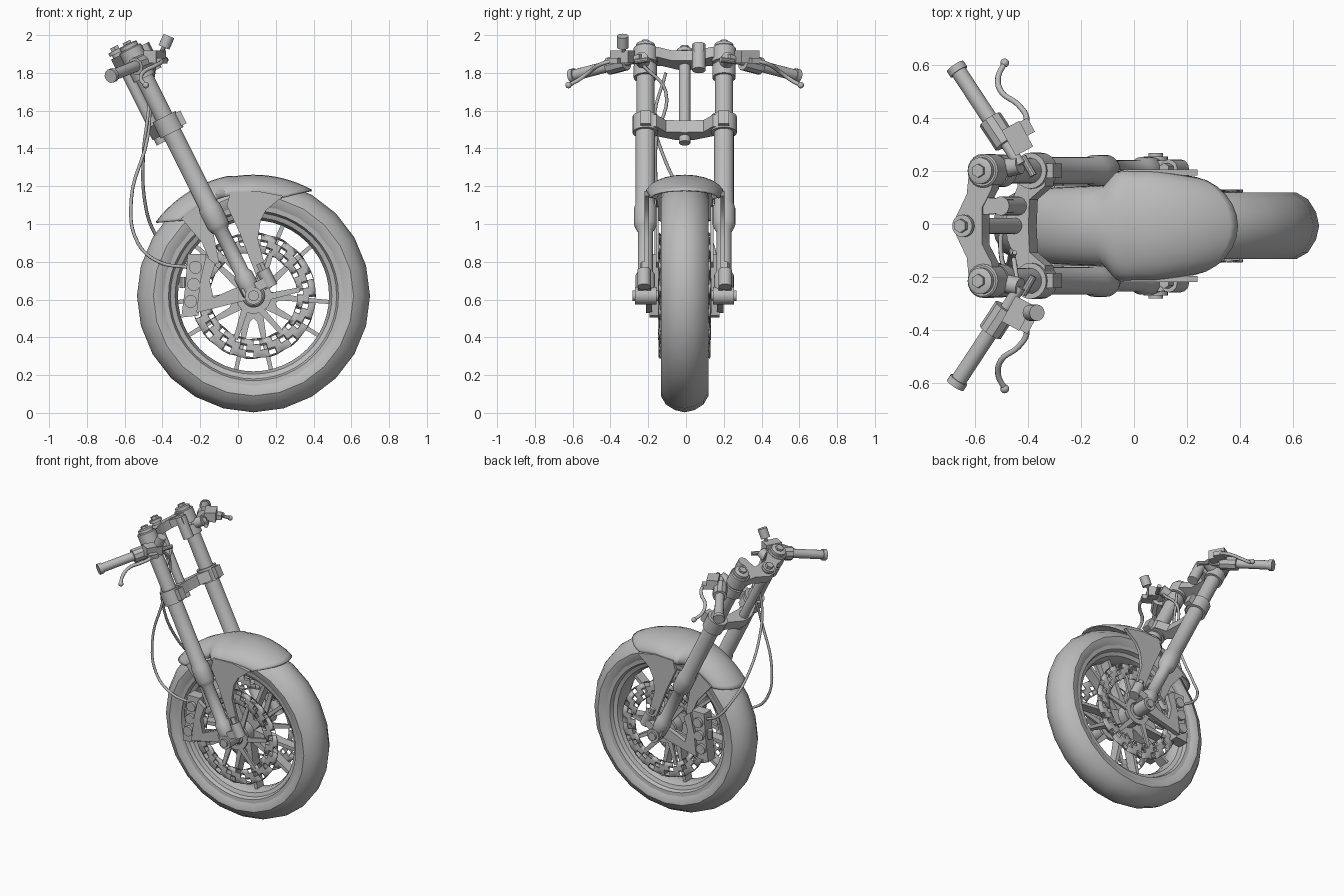
import bpy, bmesh, math
from mathutils import Matrix, Vector, Quaternion

if "Cube" in bpy.data.objects:
    bpy.data.objects.remove(bpy.data.objects["Cube"])

MID_Y = -0.007
AXLE = Vector((0.082, 0, 0.62))
UPRIGHT = Matrix.Rotation(math.pi / 2, 4, 'X')         # drawing plane XY -> XZ
WHEEL = Matrix.Translation(AXLE) @ UPRIGHT
FORK = Matrix.Translation(AXLE) @ Matrix.Rotation(-0.4636, 4, 'Y')   # local z runs up the fork
LEG_Y = 0.208

grey = bpy.data.materials.new("plain grey")
grey.use_nodes = True
grey.diffuse_color = (0.5, 0.5, 0.5, 1)
grey.node_tree.nodes["Principled BSDF"].inputs["Base Color"].default_value = (0.5, 0.5, 0.5, 1)


def finish(name, bm, mirror=False, thick=0):
    bmesh.ops.recalc_face_normals(bm, faces=bm.faces)
    mesh = bpy.data.meshes.new(name)
    bm.to_mesh(mesh)
    bm.free()
    mesh.materials.append(grey)
    ob = bpy.data.objects.new(name, mesh)
    ob.location.y = MID_Y
    bpy.context.collection.objects.link(ob)
    if thick:
        mod = ob.modifiers.new("thickness", 'SOLIDIFY')
        mod.thickness, mod.offset = thick, 0
    if mirror:
        ob.modifiers.new("both sides", 'MIRROR').use_axis = (False, True, False)
    return ob


def lathe(bm, profile, m, n=24, closed=False):
    """Turn (radius, height) points round the local z axis."""
    rings = [[bm.verts.new(m @ Vector((r * math.cos(a), r * math.sin(a), h)))
              for a in (math.tau * i / n for i in range(n))] for r, h in profile]
    pairs = list(zip(rings, rings[1:])) + ([(rings[-1], rings[0])] if closed else [])
    for a, b in pairs:
        for i in range(n):
            j = (i + 1) % n
            bm.faces.new((a[i], a[j], b[j], b[i]))
    if not closed:
        bm.faces.new(rings[0])
        bm.faces.new(rings[-1])


def rod(bm, p, q, r, n=16, m=Matrix()):
    p, q = m @ Vector(p), m @ Vector(q)
    d = q - p
    lathe(bm, [(r, 0), (r, d.length)],
          Matrix.Translation(p) @ d.to_track_quat('Z', 'Y').to_matrix().to_4x4(), n)


def plate(bm, pts, lo, hi, m):
    """Extrude an outline between two local heights."""
    a, b = ([bm.verts.new(m @ Vector((x, y, h))) for x, y in pts] for h in (lo, hi))
    bm.faces.new(a)
    bm.faces.new(b)
    for i in range(len(a)):
        j = (i + 1) % len(a)
        bm.faces.new((a[i], a[j], b[j], b[i]))


def box(bm, centre, size, turn=0):
    bmesh.ops.create_cube(bm, size=1, matrix=Matrix.Translation(centre)
                          @ Matrix.Rotation(turn, 4, 'Z') @ Matrix.Diagonal((*size, 1)))


def cable(name, paths, r):
    cu = bpy.data.curves.new(name, 'CURVE')
    cu.dimensions, cu.bevel_depth, cu.bevel_resolution, cu.use_fill_caps = '3D', r, 2, True
    cu.resolution_u = 6
    for path in paths:
        sp = cu.splines.new('BEZIER')
        sp.bezier_points.add(len(path) - 1)
        for bp, co in zip(sp.bezier_points, path):
            bp.co = co
            bp.handle_left_type = bp.handle_right_type = 'AUTO'
    cu.materials.append(grey)
    ob = bpy.data.objects.new(name, cu)
    ob.location.y = MID_Y
    bpy.context.collection.objects.link(ob)


# Tyre and rim
half = [(.465, .1), (.5, .122), (.53, .126), (.575, .1), (.605, .052)]
bm = bmesh.new()
lathe(bm, half + [(.617, 0)] + [(r, -h) for r, h in half[::-1]], WHEEL, 24, True)
finish("tyre", bm)
half = [(.4, .03), (.415, .07), (.44, .08), (.45, .105), (.482, .108)]
bm = bmesh.new()
lathe(bm, half + [(r, -h) for r, h in half[::-1]], WHEEL, 48, True)
finish("rim", bm)

# Hub with five forked spokes
bm = bmesh.new()
lathe(bm, [(.05, -.13), (.075, -.1), (.075, .1), (.05, .13)], WHEEL, 24)
for k in range(5):
    turn = WHEEL @ Matrix.Rotation(math.tau * k / 5 - math.pi / 2, 4, 'Z')
    for s in (1, -1):
        plate(bm, [(.05, 0), (.05, .045 * s), (.25, .072 * s), (.41, .108 * s),
                   (.41, .086 * s), (.25, .047 * s), (.14, .02 * s), (.12, 0)], -.035, .035, turn)
finish("hub_and_spokes", bm)

# Drilled brake discs
bm = bmesh.new()
rows, segs = [.232, .263, .295, .33], 48
disc = Matrix.Translation(AXLE + Vector((0, .132, 0))) @ UPRIGHT
grid = [[bm.verts.new(disc @ Vector((r * math.cos(a), r * math.sin(a), 0)))
         for a in (math.tau * i / segs for i in range(segs))] for r in rows]
holes = []
for j in range(3):
    for i in range(segs):
        k = (i + 1) % segs
        f = bm.faces.new((grid[j][i], grid[j][k], grid[j + 1][k], grid[j + 1][i]))
        if (i + 2 * j) % 3 == 0:
            holes.append(f)
bmesh.ops.inset_individual(bm, faces=holes, thickness=.0095)
bmesh.ops.delete(bm, geom=holes, context='FACES')
finish("brake_disc", bm, True, .012)
bm = bmesh.new()
lathe(bm, [(.06, -.01), (.095, -.01), (.095, .01), (.06, .01)], disc, 24, True)
for k in range(6):
    plate(bm, [(.085, -.022), (.245, .02), (.245, .045), (.085, .015)], -.008, .008,
          disc @ Matrix.Rotation(math.tau * k / 6, 4, 'Z'))
finish("disc_carrier", bm, True)

# Axle and its clamps
bm = bmesh.new()
rod(bm, AXLE - Vector((0, .275, 0)), AXLE + Vector((0, .275, 0)), .028)
finish("axle", bm)
bm = bmesh.new()
rod(bm, AXLE + Vector((0, .15, 0)), AXLE + Vector((0, .262, 0)), .046, 20)
rod(bm, (.105, .215, 0), (.105, .215, .1), .036, 12, FORK)
rod(bm, (.105, .215, .1), (.105, .215, .14), .022, 6, FORK)
plate(bm, [(-.045, .17), (-.045, .25), (.11, .245), (.11, .185)], .01, .06, FORK)
finish("axle_clamp", bm, True)

# Fork legs, stepped along their length
bm = bmesh.new()
leg = FORK @ Matrix.Translation((0, LEG_Y, 0))
lathe(bm, [(.04, 0), (.052, .02), (.052, .12), (.04, .14), (.04, .38), (.052, .4), (.06, .42),
           (.06, .52), (.052, .54), (.052, 1.0), (.048, 1.06), (.048, 1.48)], leg, 24)
lathe(bm, [(.05, 1.46), (.05, 1.485), (.038, 1.49)], leg, 24)
rod(bm, (0, 0, 1.48), (0, 0, 1.505), .026, 6, leg)
finish("fork_leg", bm, True)

# Steering stem
bm = bmesh.new()
stem = FORK @ Matrix.Translation((-.072, 0, 0))
lathe(bm, [(.03, .94), (.03, 1.47), (.042, 1.47), (.042, 1.49)], stem, 20)
rod(bm, (0, 0, 1.48), (0, 0, 1.51), .026, 6, stem)
finish("steering_stem", bm)

# Top and bottom fork bridges
bm = bmesh.new()
plate(bm, [(-.115, 0), (-.115, .035), (-.07, .12), (-.06, .21), (.04, .2), (.035, .14),
           (-.005, .07), (-.005, 0)], 1.395, 1.455, FORK)
lathe(bm, [(.064, 1.375), (.064, 1.46), (.058, 1.466)], leg, 20)
finish("top_bridge", bm, True)
bm = bmesh.new()
plate(bm, [(-.11, 0), (-.105, .05), (-.06, .15), (-.06, .21), (.06, .21), (.055, .15),
           (-.01, .1), (-.015, 0)], .975, 1.045, FORK)
lathe(bm, [(.068, .965), (.068, 1.06)], leg, 20)
plate(bm, [(.05, .18), (.05, .235), (.092, .235), (.092, .18)], .975, 1.05, FORK)
finish("bottom_bridge", bm, True)

# Ignition barrel beside the stem
bm = bmesh.new()
rod(bm, (.07, .075, 1.3), (.07, .075, 1.45), .036, 16, FORK)
plate(bm, [(-.03, .04), (-.03, .11), (.1, .1), (.1, .05)], 1.4, 1.45, FORK)
finish("ignition_barrel", bm)

# Mudguard: an arched sheet that narrows between the legs
widths = [(58, .15), (73, .18), (90, .205), (105, .207), (110, .15), (145, .138)]


def width_at(deg):
    for (a, w), (b, v) in zip(widths, widths[1:]):
        if deg <= b:
            return w + (v - w) * (deg - a) / (b - a)
    return widths[-1][1]


bm = bmesh.new()
sheet = []
for i in range(29):
    row = []
    for j in range(13):
        a = j / 6 - 1
        start, end = 61 + 13 * a * a, 143 - 10 * a * a
        deg = start + (end - start) * i / 28
        t = math.radians(deg)
        r = .645 - .1 * (1 - math.cos(a * math.pi / 2)) - .008 * (deg < 100)
        row.append(bm.verts.new(AXLE + Vector((r * math.cos(t), width_at(deg) * math.sin(a * math.pi / 2),
                                               r * math.sin(t)))))
    sheet.append(row)
for a, b in zip(sheet, sheet[1:]):
    for j in range(12):
        bm.faces.new((a[j], a[j + 1], b[j + 1], b[j]))
finish("mudguard", bm, False, .008)

# Mudguard stays, front and rear
bm = bmesh.new()
plate(bm, [(-.06, 1.1), (-.04, 1.17), (.1, 1.175), (.24, 1.148), (.15, 1.075), (.12, 1.02),
           (.105, .92), (.167, .69), (.125, .655), (.06, .82), (.01, .95)], -.212, -.19, UPRIGHT)
plate(bm, [(-.3, 1.03), (-.2, 1.1), (-.13, .95), (-.1, .8), (-.135, .77), (-.19, .9)],
      -.152, -.138, UPRIGHT)
finish("mudguard_stay", bm, True)

# Brake calipers and brackets
bm = bmesh.new()
plate(bm, [(-.267, .84), (-.17, .84), (-.177, .68), (-.21, .515), (-.3, .505), (-.278, .68)],
      -.185, -.105, UPRIGHT)
for x, z in ((-.225, .77), (-.235, .68), (-.25, .59)):
    rod(bm, (x, .18, z), (x, .205, z), .034, 16)
rod(bm, (-.29, .15, .66), (-.29, .15, .72), .02, 10)
finish("brake_caliper", bm, True)
bm = bmesh.new()
plate(bm, [(-.22, .53), (-.12, .555), (.04, .595), (.05, .68), (-.03, .655), (-.13, .61),
           (-.15, .7), (-.12, .79), (-.17, .83), (-.2, .7)], -.205, -.172, UPRIGHT)
finish("caliper_bracket", bm, True)

# Handlebars with grips and control housings
inner, outer = Vector((-.43, .23, 1.88)), Vector((-.67, .595, 1.785))
bm = bmesh.new()
lathe(bm, [(.062, 1.29), (.062, 1.36)], leg, 20)
rod(bm, (-.52, .21, 1.83), inner, .035, 12)
rod(bm, inner, outer, .022)
rod(bm, inner.lerp(outer, .45), outer, .03)
rod(bm, inner.lerp(outer, .96), outer.lerp(inner, -.02), .037)
finish("handlebar", bm, True)
bm = bmesh.new()
rod(bm, inner.lerp(outer, .22), inner.lerp(outer, .47), .047, 10)
box(bm, (-.44, .33, 1.885), (.075, .11, .065), .5)
box(bm, (-.41, .37, 1.865), (.05, .06, .03), .5)
rod(bm, (-.42, .26, 1.86), (-.38, .19, 1.87), .014, 10)
finish("control_housing", bm, True)
lever = [(-.43, .35, 1.87), (-.405, .4, 1.86), (-.435, .455, 1.84), (-.5, .505, 1.805),
         (-.513, .56, 1.765), (-.488, .615, 1.735)]
cable("hand_levers", [lever, [(x, -y, z) for x, y, z in lever]], .011)
bm = bmesh.new()
bmesh.ops.create_uvsphere(bm, u_segments=12, v_segments=8, radius=.017,
                          matrix=Matrix.Translation(lever[-1]))
finish("lever_tip", bm, True)

# Fluid reservoir on a post, right side only
bm = bmesh.new()
rod(bm, (-.42, -.32, 1.88), (-.385, -.325, 1.95), .012, 10)
rod(bm, (-.392, -.328, 1.935), (-.366, -.328, 1.995), .031, 16)
finish("fluid_reservoir", bm)

# Brake hoses
cable("brake_hoses", [
    [(-.44, -.22, 1.84), (-.46, -.1, 1.7), (-.48, -.15, 1.45), (-.565, -.15, 1.13),
     (-.53, -.15, .9), (-.42, -.15, .8), (-.26, -.15, .77)],
    [(-.45, -.1, 1.8), (-.48, -.16, 1.55), (-.5, -.12, 1.38), (-.49, .02, 1.1),
     (-.44, .12, .95), (-.36, .16, .84), (-.24, .15, .78)]], .009)

# Soft shading with sharp edges kept
for ob in bpy.context.scene.objects:
    ob.select_set(ob.type == 'MESH')
    if ob.type == 'MESH':
        bpy.context.view_layer.objects.active = ob
bpy.ops.object.shade_smooth_by_angle(angle=math.radians(35))
